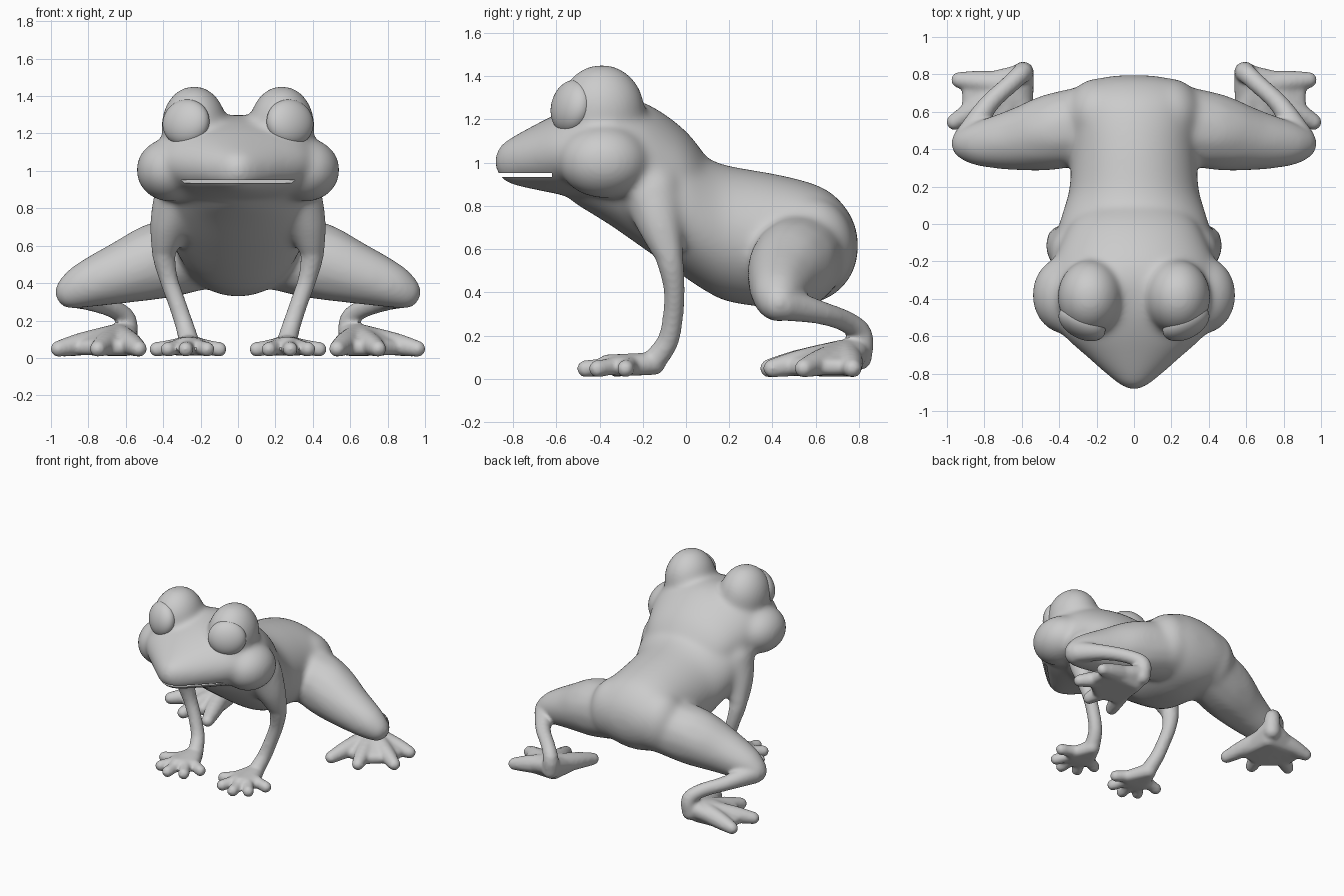
import bpy, bmesh, math
from mathutils import Vector

if "Cube" in bpy.data.objects:
    bpy.data.objects.remove(bpy.data.objects["Cube"])

bm = bmesh.new()


def smooth_path(pts, n=4):
    """Catmull-Rom interpolation of equal-length tuples."""
    out = []
    for i in range(len(pts) - 1):
        p0, p1 = pts[max(i - 1, 0)], pts[i]
        p2, p3 = pts[i + 1], pts[min(i + 2, len(pts) - 1)]
        for k in range(n):
            t = k / n
            out.append(tuple(0.5 * (2 * b + (c - a) * t + (2 * a - 5 * b + 4 * c - d) * t * t
                                    + (3 * b - a - 3 * c + d) * t ** 3)
                             for a, b, c, d in zip(p0, p1, p2, p3)))
    return out + [pts[-1]]


def loft(sections, seg=40):
    """Closed skin of ellipses along y: (y, z bottom, z top, half width)."""
    rings = []
    for y, zb, zt, w in smooth_path(sections):
        c, h = (zb + zt) / 2, (zt - zb) / 2
        rings.append([bm.verts.new((w * math.cos(a), y, c + h * math.sin(a)))
                      for a in (2 * math.pi * i / seg for i in range(seg))])
    for r, s in zip(rings, rings[1:]):
        for i in range(seg):
            j = (i + 1) % seg
            bm.faces.new((r[i], r[j], s[j], s[i]))
    bm.faces.new(rings[0][::-1])
    bm.faces.new(rings[-1])


def add(t, f):
    m = {v: bm.verts.new(f(v.co)) for v in t.verts}
    for face in t.faces:
        bm.faces.new([m[v] for v in face.verts])
    t.free()


def ball(c, r, sx):
    t = bmesh.new()
    bmesh.ops.create_uvsphere(t, u_segments=32, v_segments=20, radius=1)
    add(t, lambda v: Vector((sx * (c[0] + v.x * r[0]), c[1] + v.y * r[1], c[2] + v.z * r[2])))


def hull(spheres, sx):
    """Convex hull round spheres (x, y, z, r)."""
    t = bmesh.new()
    for x, y, z, r in spheres:
        for i in range(1, 8):
            p = math.pi * i / 8
            for k in range(16):
                a = math.pi * k / 8
                t.verts.new((sx * x + r * math.sin(p) * math.cos(a),
                             y + r * math.sin(p) * math.sin(a), z + r * math.cos(p)))
    res = bmesh.ops.convex_hull(t, input=t.verts[:])
    junk = {g for g in res["geom_interior"] + res["geom_unused"] if isinstance(g, bmesh.types.BMVert)}
    bmesh.ops.delete(t, geom=list(junk), context='VERTS')
    bmesh.ops.recalc_face_normals(t, faces=t.faces[:])
    add(t, lambda v: v)


def limb(pts, sx):
    path = smooth_path(pts, 3)
    for a, b in zip(path, path[1:]):
        hull((a, b), sx)


def fuse(name, voxel, iterations):
    """Melt all parts in bm into one smooth skin."""
    bmesh.ops.recalc_face_normals(bm, faces=bm.faces[:])
    mesh = bpy.data.meshes.new(name)
    bm.to_mesh(mesh)
    bm.clear()
    ob = bpy.data.objects.new(name, mesh)
    bpy.context.collection.objects.link(ob)
    bpy.context.view_layer.objects.active = ob
    rm = ob.modifiers.new("fuse", 'REMESH')
    rm.mode = 'VOXEL'
    rm.voxel_size = voxel
    sm = ob.modifiers.new("soften", 'SMOOTH')
    sm.factor = .5
    sm.iterations = iterations
    bpy.ops.object.modifier_apply(modifier="fuse")
    bpy.ops.object.modifier_apply(modifier="soften")
    return ob


SHOULDER = [(.31, -.15, .86, .145), (.37, -.12, .71, .105), (.4, -.075, .56, .066)]
# trunk
loft([(-.53, .82, .95, .1), (-.48, .79, 1.02, .22), (-.35, .71, 1.08, .32), (-.2, .605, 1.12, .395),
      (-.1, .535, 1.11, .41), (0, .465, 1.08, .4), (.1, .4, 1.02, .37), (.2, .355, .985, .345),
      (.4, .328, .95, .335), (.55, .34, .915, .34), (.65, .37, .875, .335), (.72, .42, .815, .3),
      (.77, .49, .74, .22), (.795, .57, .66, .1)])
# head
loft([(-.885, .98, 1.03, .03), (-.86, .93, 1.08, .075), (-.81, .9, 1.115, .14), (-.7, .875, 1.175, .265),
      (-.6, .855, 1.225, .375), (-.5, .83, 1.265, .43), (-.4, .79, 1.29, .455), (-.3, .75, 1.3, .455),
      (-.2, .72, 1.28, .43), (-.1, .7, 1.225, .39), (0, .7, 1.145, .34), (.07, .72, 1.06, .27),
      (.12, .78, .98, .15)])
for sx in (-1, 1):
    # brow bump, cheek, haunch, shoulder, thigh
    ball((.235, -.39, 1.24), (.175, .2, .215), sx)
    ball((.365, -.38, 1.005), (.18, .21, .17), sx)
    ball((.19, .58, .61), (.18, .2, .23), sx)
    limb(SHOULDER, sx)
    limb([(.15, .56, .58, .2), (.4, .5, .525, .21), (.6, .455, .46, .172), (.8, .43, .395, .128),
          (.89, .43, .352, .094)], sx)
core = fuse("core", .014, 32)
bm.from_mesh(core.data)
bpy.data.objects.remove(core)

for sx in (-1, 1):
    # front leg
    limb([(.385, -.1, .64, .07), (.397, -.075, .55, .062), (.37, -.055, .42, .05), (.325, -.06, .29, .048),
          (.285, -.085, .17, .05), (.26, -.15, .08, .056)], sx)
    # front foot
    hull([(.26, -.15, .07, .055), (.18, -.29, .055, .045), (.33, -.29, .055, .045), (.27, -.36, .065, .05)], sx)
    for x, y in ((.1, -.32), (.165, -.43), (.28, -.465), (.375, -.41), (.435, -.28)):
        limb([(.26, -.25, .07, .05), (.35 * .26 + .65 * x, .65 * y - .35 * .25, .055, .041),
              (x, y, .046, .041)], sx)
    # shin and heel
    limb([(.89, .45, .345, .08), (.79, .625, .305, .054), (.66, .75, .26, .05), (.595, .81, .2, .055),
          (.6, .8, .1, .062)], sx)
    # webbed hind foot
    hull([(.6, .79, .13, .065), (.62, .74, .07, .065), (.7, .68, .11, .06), (.88, .75, .055, .04),
          (.88, .61, .055, .04), (.74, .5, .055, .045), (.585, .53, .055, .045)], sx)
    for x, y in ((.935, .77), (.96, .545), (.75, .4), (.53, .385)):
        limb([(.64, .74, .11, .075), (.4 * .64 + .6 * x, .4 * .74 + .6 * y, .075, .062),
              (x, y, .048, .044)], sx)
body = fuse("body", .012, 7)

# mouth slit
bpy.ops.mesh.primitive_cube_add(size=1, location=(0, -.82, .943))
slit = bpy.context.object
slit.name = "mouth_cutter"
slit.scale = (1, .4, .018)
slit.hide_render = True
bo = body.modifiers.new("mouth", 'BOOLEAN')
bo.operation = 'DIFFERENCE'
bo.object = slit
bpy.ops.object.select_all(action='DESELECT')
body.select_set(True)
bpy.context.view_layer.objects.active = body
bpy.ops.object.modifier_apply(modifier="mouth")
bpy.data.objects.remove(slit)
bpy.ops.object.shade_smooth_by_angle(angle=math.radians(45))

# flattened eyes turned outward
for sx, side in ((-1, "left"), (1, "right")):
    bpy.ops.mesh.primitive_uv_sphere_add(segments=40, ring_count=24, radius=1,
                                         location=(sx * .278, -.53, 1.258),
                                         rotation=(math.radians(-12), 0, sx * math.radians(28)))
    eye = bpy.context.object
    eye.name = "eye_" + side
    eye.scale = (.135, .08, .126)
    bpy.ops.object.shade_smooth()
